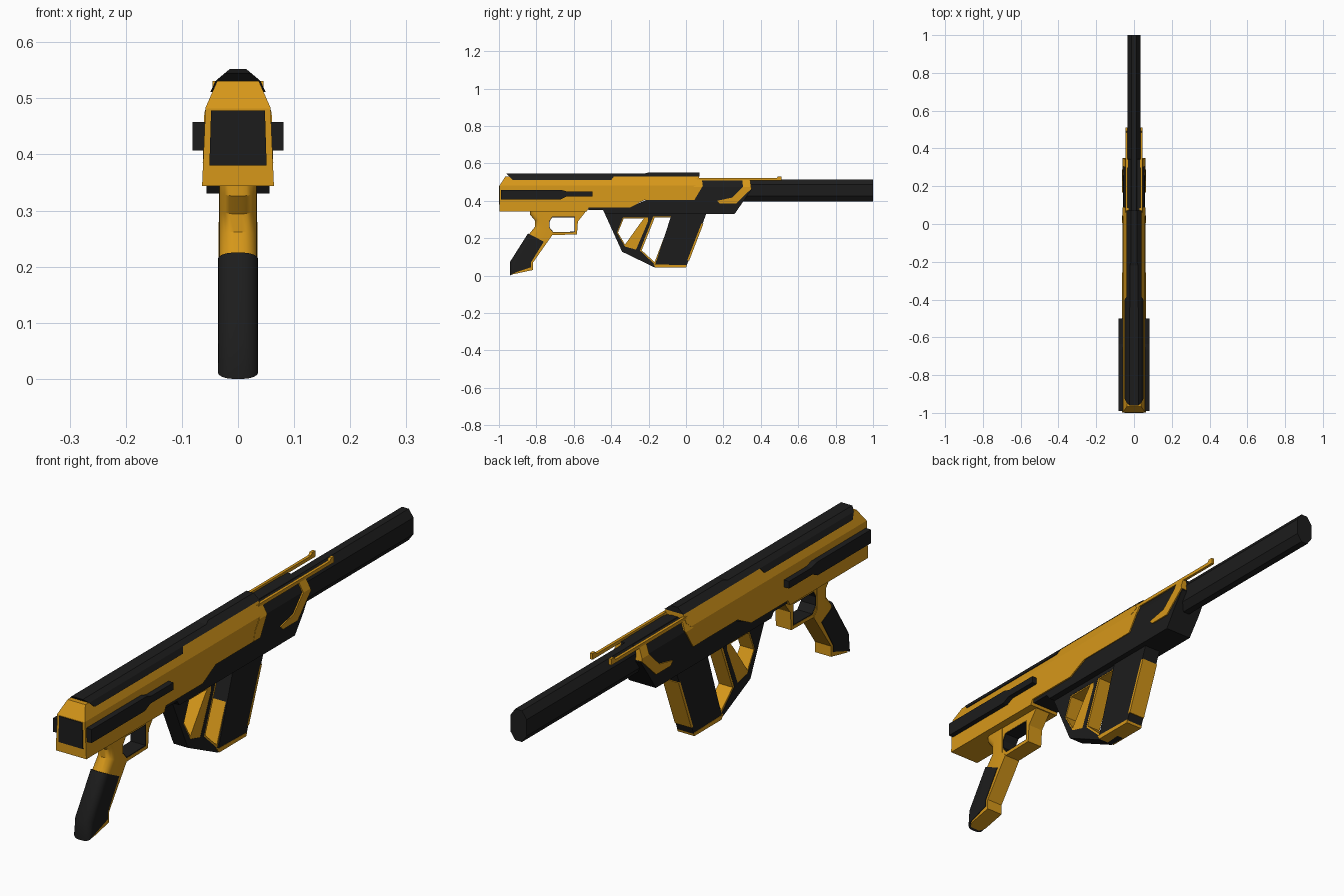
import bpy, bmesh, math
from mathutils import Vector

if "Cube" in bpy.data.objects:
    bpy.data.objects.remove(bpy.data.objects["Cube"])


def material(name, rgb):
    m = bpy.data.materials.new(name)
    m.diffuse_color = (*rgb, 1)
    m.use_nodes = True
    m.node_tree.nodes["Principled BSDF"].inputs["Base Color"].default_value = m.diffuse_color
    return m


ORANGE = material("orange_paint", (0.67, 0.31, 0.01))
DARK = material("dark_polymer", (0.012, 0.012, 0.012))


def half_width(knots, z):
    """Half width at height z, linear between (z, width) knots."""
    if z <= knots[0][0]:
        return knots[0][1]
    for (z0, w0), (z1, w1) in zip(knots, knots[1:]):
        if z <= z1:
            return w0 + (w1 - w0) * (z - z0) / (z1 - z0)
    return knots[-1][1]


def plate(name, mat, width, outline, holes=(), inner=None, back=0):
    """Side profile (y, z) given thickness in x; width is a number or (z, width) knots.
    inner: build a mirrored pair starting at that x.  back: round the first n corners."""
    knots = width if isinstance(width, list) else [(0, width)]
    bm = bmesh.new()
    loops = [[bm.verts.new((0, y, z)) for y, z in loop] for loop in (outline, *holes)]
    if back:
        bm.faces.new(loops[0])
    else:
        edges = [bm.edges.new((a, b)) for l in loops for a, b in zip(l, l[1:] + l[:1])]
        bmesh.ops.triangle_fill(bm, use_beauty=True, edges=edges, normal=(1, 0, 0))
    ext = bmesh.ops.extrude_face_region(bm, geom=bm.faces[:])
    for v in ext["geom"]:
        if isinstance(v, bmesh.types.BMVert):
            v.co.x = 1
    # cut at each knot height, then set the width there
    if len(knots) > 1:
        for z, _ in knots:
            bmesh.ops.bisect_plane(bm, geom=bm.verts[:] + bm.edges[:] + bm.faces[:],
                                   dist=1e-5, plane_co=(0, 0, z), plane_no=(0, 0, 1))
    for v in bm.verts:
        w = half_width(knots, v.co.z)
        v.co.x = w if v.co.x > 0.5 else (-w if inner is None else inner)
    if inner is not None:
        dup = bmesh.ops.duplicate(bm, geom=bm.verts[:] + bm.edges[:] + bm.faces[:])
        for v in dup["geom"]:
            if isinstance(v, bmesh.types.BMVert):
                v.co.x *= -1
    bmesh.ops.recalc_face_normals(bm, faces=bm.faces[:])
    if back:
        keep = [Vector(p) for p in outline[:back]]
        on = lambda v: any((v.co.yz - p).length < 1e-4 for p in keep)
        rim = [e for e in bm.edges if all(on(v) for v in e.verts)
               and abs(e.verts[0].co.x - e.verts[1].co.x) < 1e-4]
        bmesh.ops.bevel(bm, geom=rim, offset=0.027, segments=5, profile=0.5,
                        affect='EDGES', clamp_overlap=False)
        for f in bm.faces:
            f.smooth = True
        for e in bm.edges:
            e.smooth = len(e.link_faces) == 2 and e.calc_face_angle(0) < math.radians(35)
    me = bpy.data.meshes.new(name)
    bm.to_mesh(me)
    bm.free()
    me.materials.append(mat)
    ob = bpy.data.objects.new(name, me)
    bpy.context.collection.objects.link(ob)
    return ob


def block(y0, y1, z0, z1):
    return [(y0, z0), (y1, z0), (y1, z1), (y0, z1)]


# receiver shell and top cover
plate("receiver", ORANGE, [(.344, .064), (.483, .058), (.531, .037)],
      [(-.997, .344), (-.53, .344), (-.52, .364), (-.3, .364), (-.22, .405), (.02, .405),
       (.03, .46), (.07, .5), (.07, .531), (-.965, .531), (-.997, .482)])
plate("top_cover", DARK, [(.51, .050), (.531, .040), (.552, .015)],
      [(-.96, .545), (-.925, .511), (-.4, .511), (-.385, .531), (.072, .531),
       (.072, .552), (-.2, .552), (-.22, .546)])
plate("butt_panel", DARK, [(.38, .051), (.478, .048)], block(-1, -.97, .38, .478))

# side rails on the stock
plate("side_rails", DARK, .081,
      [(-.99, .407), (-.67, .407), (-.64, .422), (-.5, .422), (-.5, .449),
       (-.635, .449), (-.665, .458), (-.99, .458)], inner=.05)

# barrel shroud and handguard
plate("barrel_shroud", DARK, [(.397, .014), (.425, .034), (.487, .034), (.515, .014)],
      block(0, 1, .397, .515))
plate("handguard", DARK, [(.33, .056), (.40, .058), (.475, .055), (.513, .037)],
      [(-.535, .37), (-.52, .35), (-.444, .35), (-.43, .33), (.26, .33), (.35, .46),
       (.342, .513), (0, .513), (0, .41), (-.2, .41), (-.29, .37)])

# orange trims on the handguard
TRIM = [(.38, .063), (.475, .060), (.515, .043)]
plate("rear_collar", ORANGE, TRIM,
      [(.05, .52), (.085, .515), (.09, .48), (.045, .405), (.005, .405), (.015, .44),
       (.045, .48)], inner=.03)
plate("front_trim", ORANGE, TRIM,
      [(.30, .515), (.342, .515), (.35, .465), (.267, .385), (.18, .385), (.166, .4),
       (.246, .417), (.305, .476)], inner=.032)
plate("top_rails", ORANGE, .045,
      [(.06, .508), (.51, .508), (.51, .531), (.492, .531), (.485, .521), (.06, .521)],
      inner=.034)

# pistol grip
plate("grip_core", ORANGE, .034,
      [(-.834, .36), (-.834, .326), (-.807, .294), (-.807, .262), (-.84, .22), (-.935, .075),
       (-.935, .005), (-.818, .03), (-.818, .07), (-.714, .218), (-.735, .24), (-.735, .36)],
      back=7)
plate("grip_panel", DARK, .036,
      [(-.845, .225), (-.94, .075), (-.94, 0), (-.925, .012), (-.829, .045), (-.829, .07),
       (-.76, .182)], back=3)

# trigger guard with dark lining
opening = [(-.717, .315), (-.733, .289), (-.733, .257), (-.711, .23), (-.594, .232), (-.594, .315)]
lining = [(-.715, .312), (-.730, .288), (-.730, .258), (-.709, .233), (-.597, .235), (-.597, .312)]
plate("trigger_guard", ORANGE, .032,
      [(-.77, .35), (-.75, .215), (-.712, .217), (-.583, .22), (-.578, .289), (-.53, .35)],
      [opening])
plate("guard_lining", DARK, .031, opening, [lining])

# foregrip frame with two orange-lined openings
win1 = [(-.369, .23), (-.337, .31), (-.203, .31), (-.203, .289), (-.267, .139), (-.326, .155)]
gap1 = [(-.364, .23), (-.333, .305), (-.225, .305), (-.246, .278), (-.326, .166)]
win2 = [(-.176, .315), (-.07, .315), (-.166, .059), (-.246, .134)]
gap2 = [(-.167, .311), (-.077, .311), (-.168, .072), (-.237, .135)]
plate("foregrip_frame", DARK, .030,
      [(-.444, .353), (-.342, .128), (-.166, .043), (-.1, .043), (.02, .345)], [win1, win2])
plate("rear_opening_lining", ORANGE, .029, win1, [gap1])
plate("front_opening_lining", ORANGE, .029, win2, [gap2])

# magazine
plate("magazine", DARK, .034, [(-.071, .345), (.114, .345), (.002, .05), (-.166, .055)])
plate("magazine_front_strip", ORANGE, .0345, [(.083, .28), (.094, .28), (.017, .08), (.006, .08)])
plate("magazine_base", ORANGE, .035, [(-.175, .06), (-.162, .043), (0, .043), (.004, .056)])
